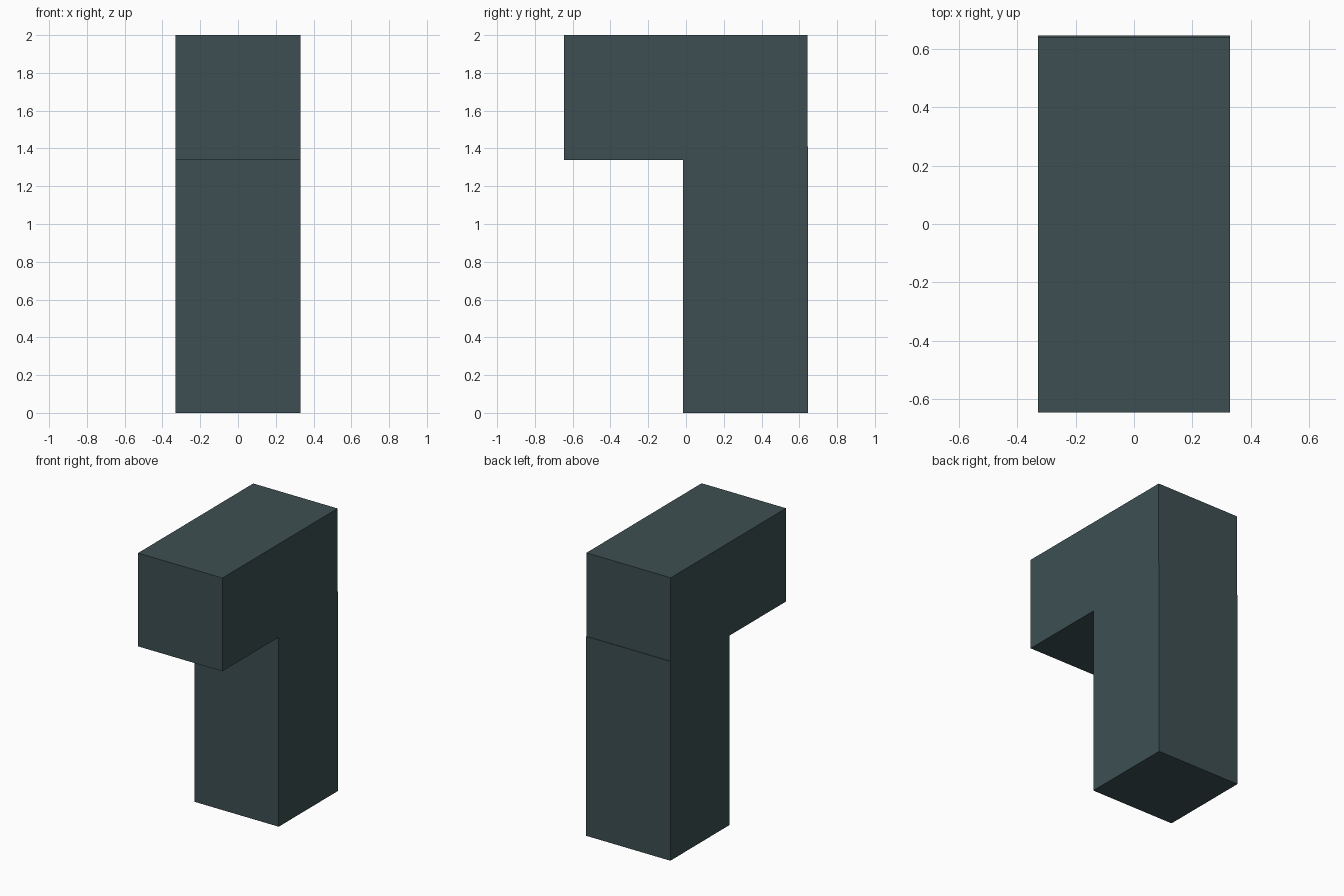
import bpy

if "Cube" in bpy.data.objects:
    bpy.data.objects.remove(bpy.data.objects["Cube"])

# Single dark slate colour
slate = bpy.data.materials.new("dark_slate")
slate.diffuse_color = (0.047, 0.078, 0.084, 1.0)
slate.use_nodes = True
slate.node_tree.nodes["Principled BSDF"].inputs["Base Color"].default_value = slate.diffuse_color


def box(name, low, high):
    """Axis-aligned box between two corners."""
    bpy.ops.mesh.primitive_cube_add(size=1)
    obj = bpy.context.object
    obj.name = name
    obj.location = [(a + b) / 2 for a, b in zip(low, high)]
    obj.scale = [b - a for a, b in zip(low, high)]
    bpy.ops.object.transform_apply(location=True, rotation=False, scale=True)
    obj.data.materials.append(slate)
    return obj


# Upright post, its top set into the arm and standing slightly proud at the back
box("post", (-0.33, -0.016, 0.0), (0.33, 0.646, 1.41))

# Horizontal arm reaching forward
box("arm", (-0.33, -0.646, 1.34), (0.33, 0.642, 2.0))
